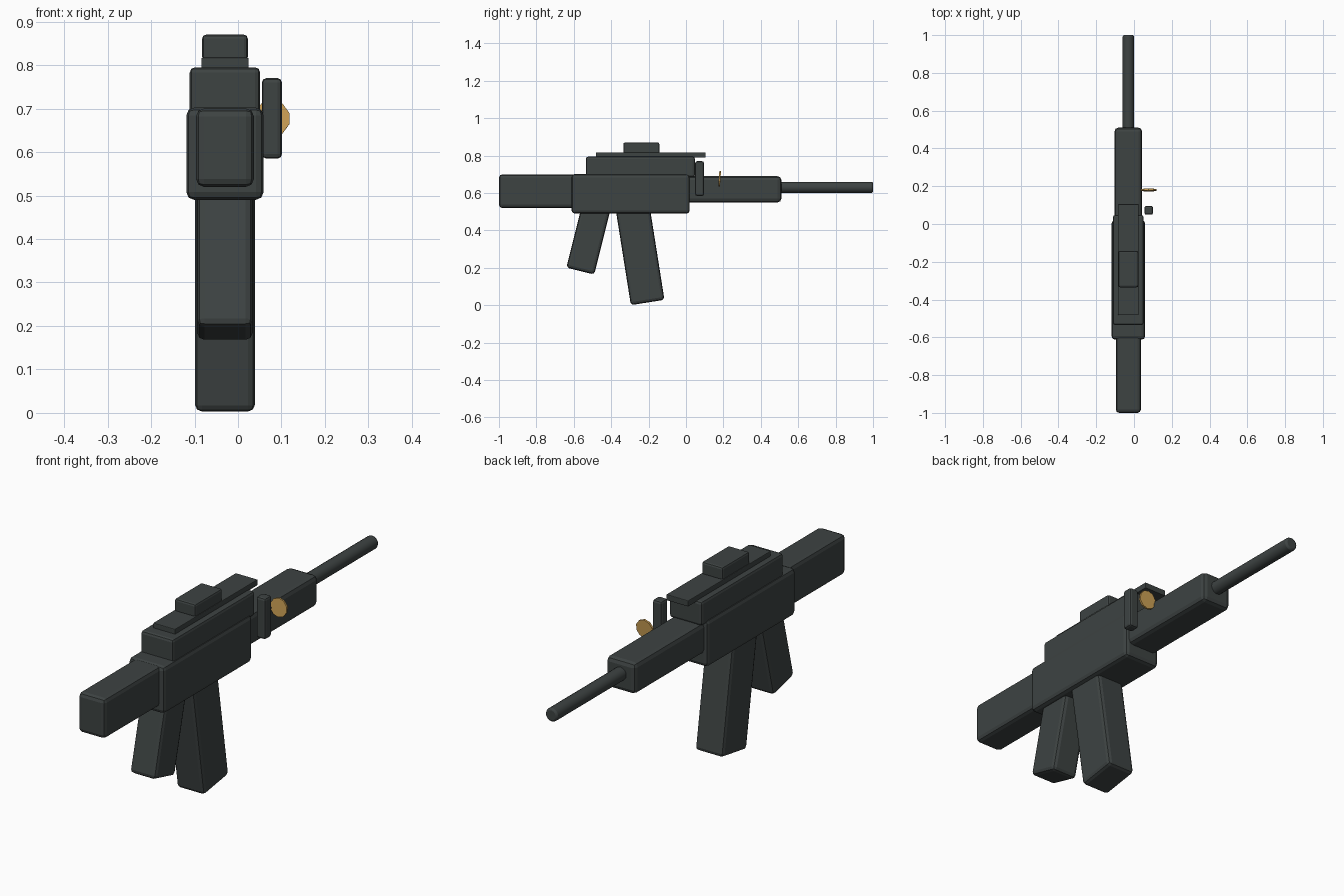
import bpy
from math import radians
from mathutils import Matrix, Vector

cube = bpy.data.objects.get("Cube")
if cube:
    bpy.data.objects.remove(cube, do_unlink=True)

MID = -0.03  # centre line of the body


def make_material(name, rgb):
    mat = bpy.data.materials.new(name)
    mat.use_nodes = True
    color = (*rgb, 1)
    mat.diffuse_color = color
    mat.node_tree.nodes["Principled BSDF"].inputs["Base Color"].default_value = color
    return mat


gunmetal = make_material("dark_gunmetal", (0.047, 0.056, 0.055))
brass = make_material("brass", (0.60, 0.35, 0.09))


def finish(obj, name, mat, bevel):
    obj.name = obj.data.name = name
    obj.data.materials.append(mat)
    if bevel:
        mod = obj.modifiers.new("rounded_edges", "BEVEL")
        mod.width = bevel
        mod.segments = 2
        mod.limit_method = "ANGLE"
        mod.angle_limit = radians(50)
    return obj


def block(name, width, y, z, bevel, x=MID):
    """Bevelled box from its width and its y and z ranges."""
    bpy.ops.mesh.primitive_cube_add(size=1)
    obj = bpy.context.object
    size = (width, y[1] - y[0], z[1] - z[0])
    centre = Vector((x, sum(y) / 2, sum(z) / 2))
    obj.data.transform(Matrix.Translation(centre) @ Matrix.Diagonal((*size, 1)))
    return finish(obj, name, gunmetal, bevel)


def leaning_block(name, width, depth, length, foot, lean, bevel):
    """Bevelled box standing on a foot point and leaning along y."""
    obj = block(name, width, (-depth / 2, depth / 2), (0, length), bevel, x=0)
    obj.location = (MID, *foot)
    obj.rotation_euler.x = radians(lean)
    return obj


# Main body, back to front
block("stock", 0.133, (-1.0, -0.59), (0.52, 0.70), 0.018)
block("receiver", 0.178, (-0.612, 0.02), (0.49, 0.702), 0.018)
block("upper_receiver", 0.162, (-0.535, 0.048), (0.685, 0.795), 0.012)
block("handguard", 0.146, (-0.02, 0.51), (0.55, 0.69), 0.02)

# Rail and sight on top
block("top_rail", 0.109, (-0.482, 0.105), (0.79, 0.817), 0.003)
block("sight", 0.105, (-0.335, -0.142), (0.81, 0.87), 0.009)

# Grip and magazine below
leaning_block("grip", 0.127, 0.154, 0.40, (-0.565, 0.183), -14, 0.016)
leaning_block("magazine", 0.138, 0.182, 0.56, (-0.205, 0.015), 9, 0.016)

# Upright handle on the left side
block("side_handle", 0.046, (0.049, 0.096), (0.585, 0.77), 0.01, x=0.078)

# Barrel
bpy.ops.mesh.primitive_cylinder_add(
    vertices=16, radius=0.03, depth=0.52,
    location=(MID, 0.74, 0.63), rotation=(radians(90), 0, 0))
finish(bpy.context.object, "barrel", gunmetal, 0.008)
bpy.ops.object.shade_smooth_by_angle(angle=radians(30))

# Small brass disc on the left side
bpy.ops.mesh.primitive_cylinder_add(
    vertices=10, radius=0.042, depth=0.009,
    location=(0.078, 0.18, 0.677), rotation=(radians(86), 0, 0))
finish(bpy.context.object, "brass_disc", brass, 0)
